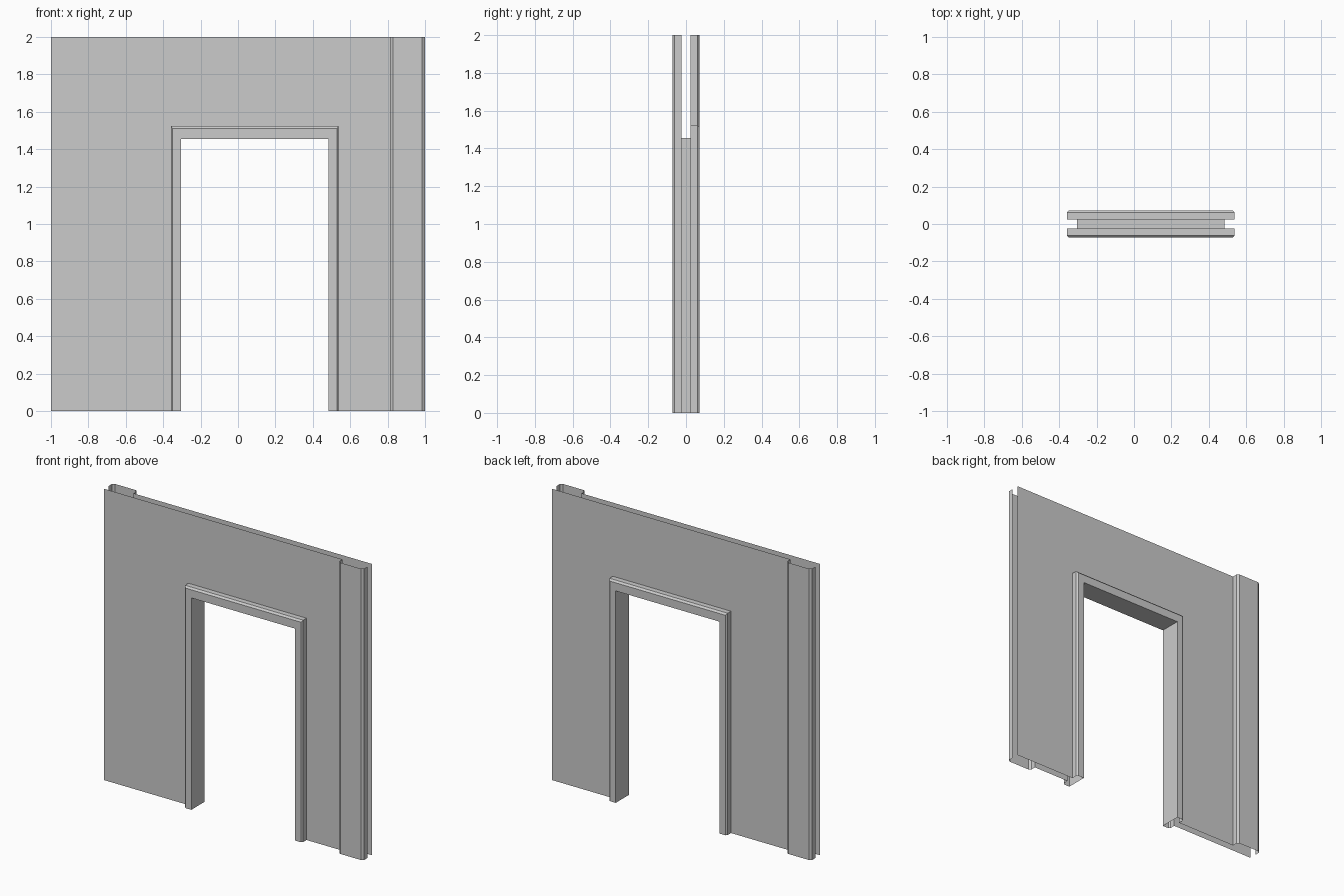
import bpy
import math

if "Cube" in bpy.data.objects:
    bpy.data.objects.remove(bpy.data.objects["Cube"])

H = 2.0                    # wall height
SHEET = 0.025              # wall sheet distance from the middle plane
CHAM, FACE = 0.061, 0.0725 # start of chamfer, outermost face
X0, X1, ZT = -0.304, 0.483, 1.455   # door opening
TW, TH = 0.055, 0.068      # door trim width at sides / top
P0 = 0.812                 # inner edge of pillar


def make(name, verts, faces):
    me = bpy.data.meshes.new(name)
    me.from_pydata(verts, [], faces)
    me.update()
    ob = bpy.data.objects.new(name, me)
    bpy.context.collection.objects.link(ob)
    return ob


def rail(t, y):
    """Door-shaped path, t=0 at the opening and t=1 at the trim's outer edge."""
    l, r, z = X0 - TW * t, X1 + TW * t, ZT + TH * t
    return [(l, y, 0), (l, y, z), (r, y, z), (r, y, 0)]


# Thin wall sheets with the doorway cut out; each stops where its pillar starts
def sheet(name, y, left, right):
    verts = [(left, y, 0)] + rail(1, y) + [(right, y, 0), (right, y, H), (left, y, H)]
    order = list(range(8))
    make(name, verts, [order if y < 0 else order[::-1]])


sheet("front_wall", -SHEET, -1, P0)
sheet("back_wall", SHEET, -P0, 1)

# Chamfered pillars, front right and (turned half a circle) back left
profile = [(P0, -SHEET), (P0, -CHAM), (P0 + 0.016, -FACE),
           (1 - 0.016, -FACE), (1, -CHAM), (1, -SHEET)]
n = len(profile)
for name, turn in (("front_pillar", 0), ("back_pillar", math.pi)):
    verts = [(x, y, z) for z in (0, H) for x, y in profile]
    faces = [(i, i + 1, n + i + 1, n + i) for i in range(n - 1)]
    make(name, verts, faces).rotation_euler.z = turn

# Door frame: trim on both sides joined by the jamb, swept round the opening
half = [(1, -SHEET), (1, -CHAM), (0.82, -FACE), (0, -FACE)]
section = half + [(t, -y) for t, y in reversed(half)]
verts = [v for t, y in section for v in rail(t, y)]
faces = [(4 * p + i, 4 * p + 4 + i, 4 * p + 5 + i, 4 * p + 1 + i)
         for p in range(len(section) - 1) for i in range(3)]
make("door_frame", verts, faces)
